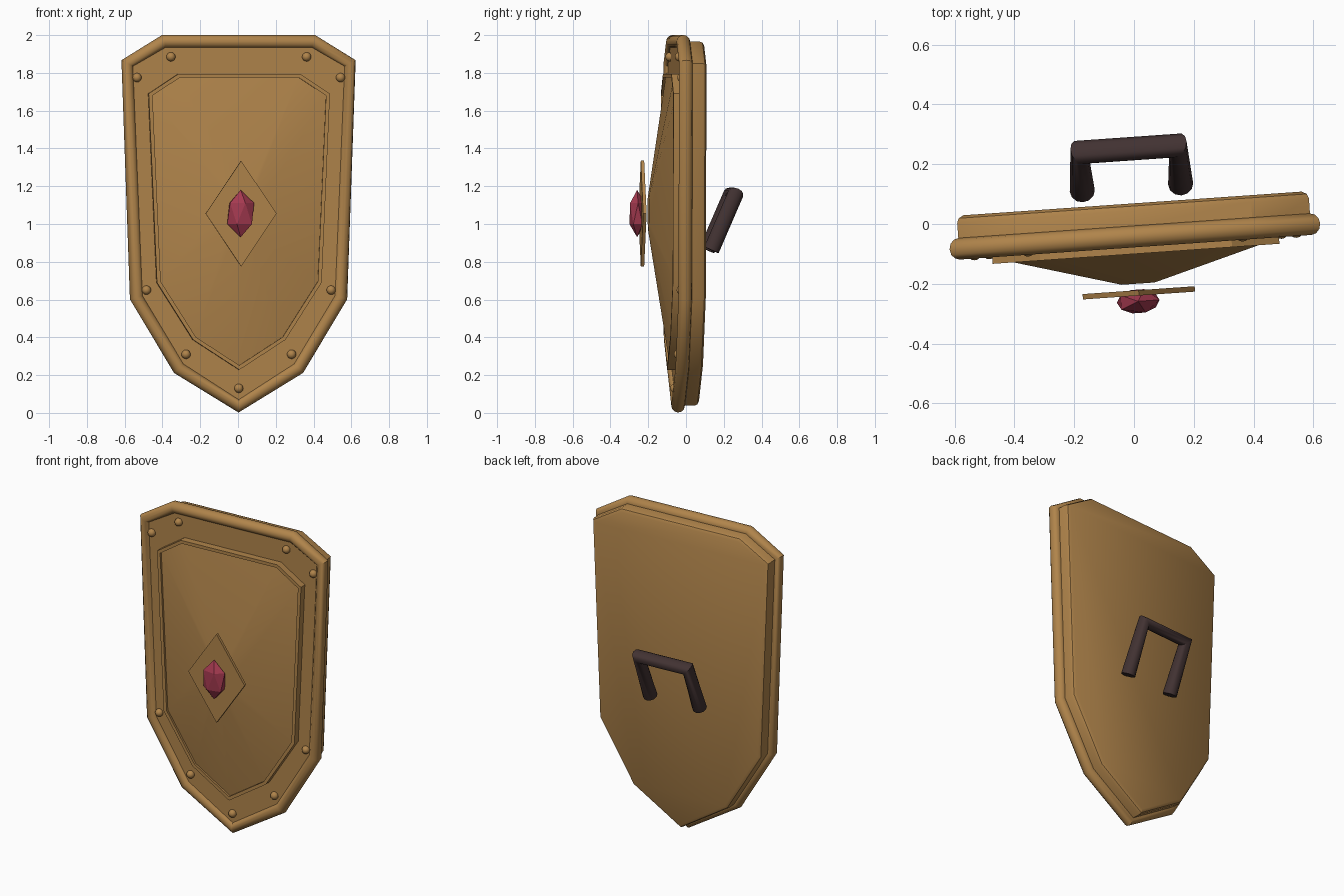
import bpy, bmesh, math
from mathutils import Vector, Matrix

if "Cube" in bpy.data.objects:
    bpy.data.objects.remove(bpy.data.objects["Cube"])

TURN = math.radians(4)  # the whole shield is turned slightly about z


def material(name, rgb):
    m = bpy.data.materials.new(name)
    m.diffuse_color = (*rgb, 1)
    m.use_nodes = True
    m.node_tree.nodes["Principled BSDF"].inputs["Base Color"].default_value = m.diffuse_color
    return m


BRONZE = material("bronze", (0.434, 0.231, 0.07))
RUBY = material("ruby_red", (0.376, 0.042, 0.08))
LEATHER = material("dark_leather", (0.054, 0.032, 0.032))


def finish(obj, mat, smooth=30):
    obj.data.materials.append(mat)
    obj.rotation_euler.z = TURN
    bpy.ops.object.select_all(action='DESELECT')
    obj.select_set(True)
    bpy.context.view_layer.objects.active = obj
    if obj.type == 'CURVE':
        bpy.ops.object.convert(target='MESH')
    if smooth:
        bpy.ops.object.shade_smooth_by_angle(angle=math.radians(smooth))


def from_bmesh(name, bm, mat, smooth=30):
    bmesh.ops.recalc_face_normals(bm, faces=bm.faces)
    me = bpy.data.meshes.new(name)
    bm.to_mesh(me)
    bm.free()
    obj = bpy.data.objects.new(name, me)
    bpy.context.collection.objects.link(obj)
    finish(obj, mat, smooth)


def mirrored(half):
    """Closed (x, z) outline from its right half, top to bottom point."""
    return [Vector(p) for p in half] + [Vector((-x, z)) for x, z in reversed(half) if x > 0]


def inset(outline, d):
    """Move every side of a clockwise outline inward by d."""
    out = []
    for i, p in enumerate(outline):
        a = (p - outline[i - 1]).normalized()
        b = (outline[(i + 1) % len(outline)] - p).normalized()
        n1, n2 = Vector((a.y, -a.x)), Vector((b.y, -b.x))
        out.append(p + (n1 + n2) * (d / (1 + n1.dot(n2))))
    return out


def loft(name, rings, mat, smooth=30):
    """Skin (outline, y) rings and cap both ends."""
    bm = bmesh.new()
    loops = [[bm.verts.new((p.x, y, p.y)) for p in o] for o, y in rings]
    for a, b in zip(loops, loops[1:]):
        n = len(a)
        for i in range(n):
            bm.faces.new((a[i], a[(i + 1) % n], b[(i + 1) % n], b[i]))
    bm.faces.new(loops[0])
    bm.faces.new(loops[-1])
    from_bmesh(name, bm, mat, smooth)


def tube(name, pts, radius, mat, cyclic=False):
    cu = bpy.data.curves.new(name, 'CURVE')
    cu.dimensions = '3D'
    cu.bevel_depth = radius
    cu.bevel_resolution = 4
    cu.use_fill_caps = not cyclic
    sp = cu.splines.new('POLY')
    sp.points.add(len(pts) - 1)
    for q, p in zip(sp.points, pts):
        q.co = (*p, 1)
    sp.use_cyclic_u = cyclic
    obj = bpy.data.objects.new(name, cu)
    bpy.context.collection.objects.link(obj)
    finish(obj, mat, 40)


# Main board with a rounded back edge
board = mirrored([(0.396, 1.966), (0.590, 1.85), (0.542, 0.612), (0.317, 0.237), (0, 0.038)])
loft("shield_board", [(board, -0.057), (board, 0.045), (inset(board, 0.006), 0.06),
                      (inset(board, 0.022), 0.069)], BRONZE)

# Round rim along the board edge
tube("rim", [(p.x, -0.042, p.y) for p in board], 0.036, BRONZE, cyclic=True)

# Raised centre: narrow flat border, small step, then a low pyramid
centre = mirrored([(0.322, 1.795), (0.481, 1.69), (0.437, 0.69), (0.245, 0.387), (0, 0.228)])
field = inset(centre, 0.02)
mid = Vector((0, 1.055))
peak = [mid + (p - mid) * 0.12 for p in field]
loft("raised_border", [(centre, -0.05), (centre, -0.1), (field, -0.1), (field, -0.08)], BRONZE)
loft("raised_centre", [(field, -0.055), (field, -0.086), (peak, -0.2)], BRONZE)

# Rivets between rim and border
bm = bmesh.new()
for x, z in [(0.36, 1.885), (0.54, 1.775), (0.49, 0.65), (0.28, 0.31), (0, 0.13)]:
    for s in ((1, -1) if x else (1,)):
        bmesh.ops.create_uvsphere(bm, u_segments=16, v_segments=10, radius=0.024,
                                  matrix=Matrix.Translation((s * x, -0.06, z)))
from_bmesh("rivets", bm, BRONZE, 40)

# Diamond plate in front of the peak
diamond = [mid + Vector(p) for p in ((0, 0.28), (0.188, 0), (0, -0.28), (-0.188, 0))]
loft("diamond_plate", [(diamond, -0.222), (diamond, -0.24)], BRONZE)

# Faceted gem
bm = bmesh.new()
bmesh.ops.create_icosphere(bm, subdivisions=1, radius=1,
                           matrix=Matrix.Translation((-0.004, -0.259, 1.055))
                           @ Matrix.Diagonal((0.08, 0.046, 0.125, 1)))
from_bmesh("gem", bm, RUBY, 0)

# Tilted U-shaped grip behind the board
tube("grip", [(-0.165, 0.123, 0.862), (-0.165, 0.252, 1.16),
              (0.165, 0.252, 1.16), (0.165, 0.123, 0.862)], 0.042, LEATHER)
